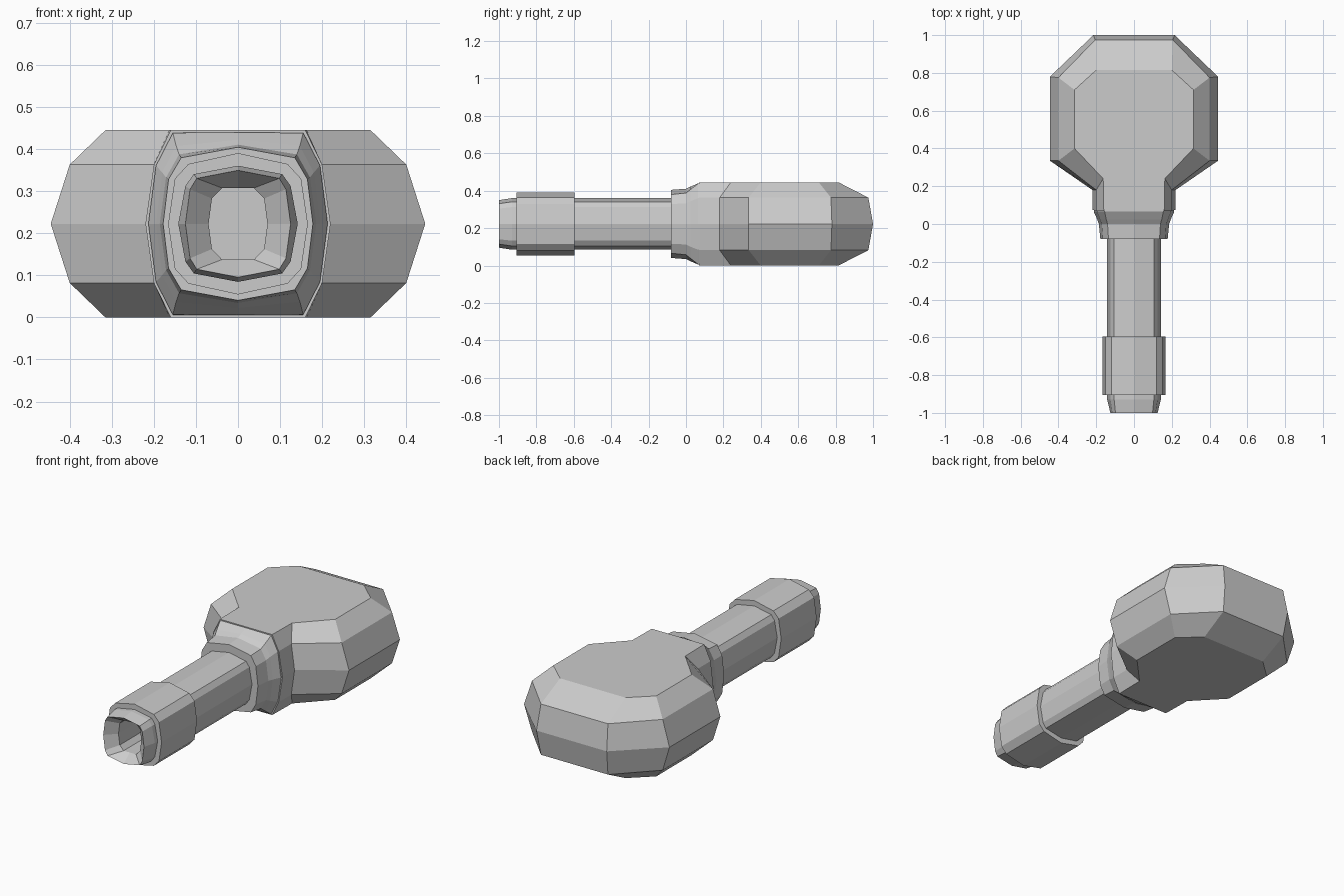
import bpy, bmesh

if "Cube" in bpy.data.objects:
    bpy.data.objects.remove(bpy.data.objects["Cube"])

ZC = 0.2225  # height of the long axis


def loft(name, rings, cap_ends=True):
    """Skin a list of equal-length closed rings into one mesh object."""
    bm = bmesh.new()
    vs = [[bm.verts.new(p) for p in r] for r in rings]
    n = len(rings[0])
    for a, b in zip(vs, vs[1:]):
        for i in range(n):
            j = (i + 1) % n
            bm.faces.new((a[i], a[j], b[j], b[i]))
    if cap_ends:
        bm.faces.new(vs[0])
        bm.faces.new(vs[-1])
    else:
        bmesh.ops.remove_doubles(bm, verts=bm.verts[:], dist=1e-5)
    bmesh.ops.recalc_face_normals(bm, faces=bm.faces[:])
    me = bpy.data.meshes.new(name)
    bm.to_mesh(me)
    bm.free()
    ob = bpy.data.objects.new(name, me)
    bpy.context.collection.objects.link(ob)
    return ob


def section(y, top, corner, shoulder, side):
    """12-sided section across y; corner and shoulder are (x, height)."""
    (cx, cz), (sx, sz) = corner, shoulder
    q = [(0, top), (cx, cz), (sx, sz), (side, 0), (sx, -sz), (cx, -cz),
         (0, -top), (-cx, -cz), (-sx, -sz), (-side, 0), (-sx, sz), (-cx, cz)]
    return [(x, y, ZC + z) for x, z in q]


def layer(z, half):
    """Mirror a half outline across x at height z."""
    pts = half + [(-x, y) for x, y in reversed(half)]
    return [(x, y, z) for x, y in pts]


# Head: faceted octagonal bulb with a short neck, symmetric top to bottom
flat = [(.16, .07), (.163, .24), (.315, .40), (.315, .71), (.20, .815)]
bevel = [(.20, .07), (.20, .18), (.40, .335), (.40, .775), (.205, .975)]
middle = [(.22, .075), (.22, .18), (.445, .335), (.445, .78), (.215, 1.0)]
loft("head", [layer(0, flat), layer(.082, bevel), layer(ZC, middle),
              layer(.363, bevel), layer(.445, flat)])

# Collar stepping down from the neck to the shaft
loft("collar", [
    section(.09, .217, (.155, .217), (.195, .138), .213),
    section(.065, .217, (.155, .216), (.195, .138), .213),
    section(.025, .200, (.147, .185), (.180, .122), .195),
    section(.0, .188, (.140, .165), (.171, .110), .186),
    section(-.08, .182, (.135, .157), (.165, .106), .178),
])

# Shaft, ending in a tapered tip with a funnel-shaped bore
tube = (.138, (.105, .118), (.125, .090), .142)
rim = (.127, (.098, .108), (.114, .082), .125)
bore = (.085, (.038, .085), (.062, .060), .070)
loft("shaft", [section(.0, *tube), section(-.93, *tube), section(-1.0, *rim),
               section(-.945, *bore), section(-.65, *bore)])

# Thicker sleeve around the front of the shaft
sleeve = (.168, (.118, .142), (.150, .107), .166)
loft("sleeve", [section(-.595, *sleeve), section(-.905, *sleeve),
                section(-.905, *tube), section(-.595, *tube),
                section(-.595, *sleeve)], cap_ends=False)
